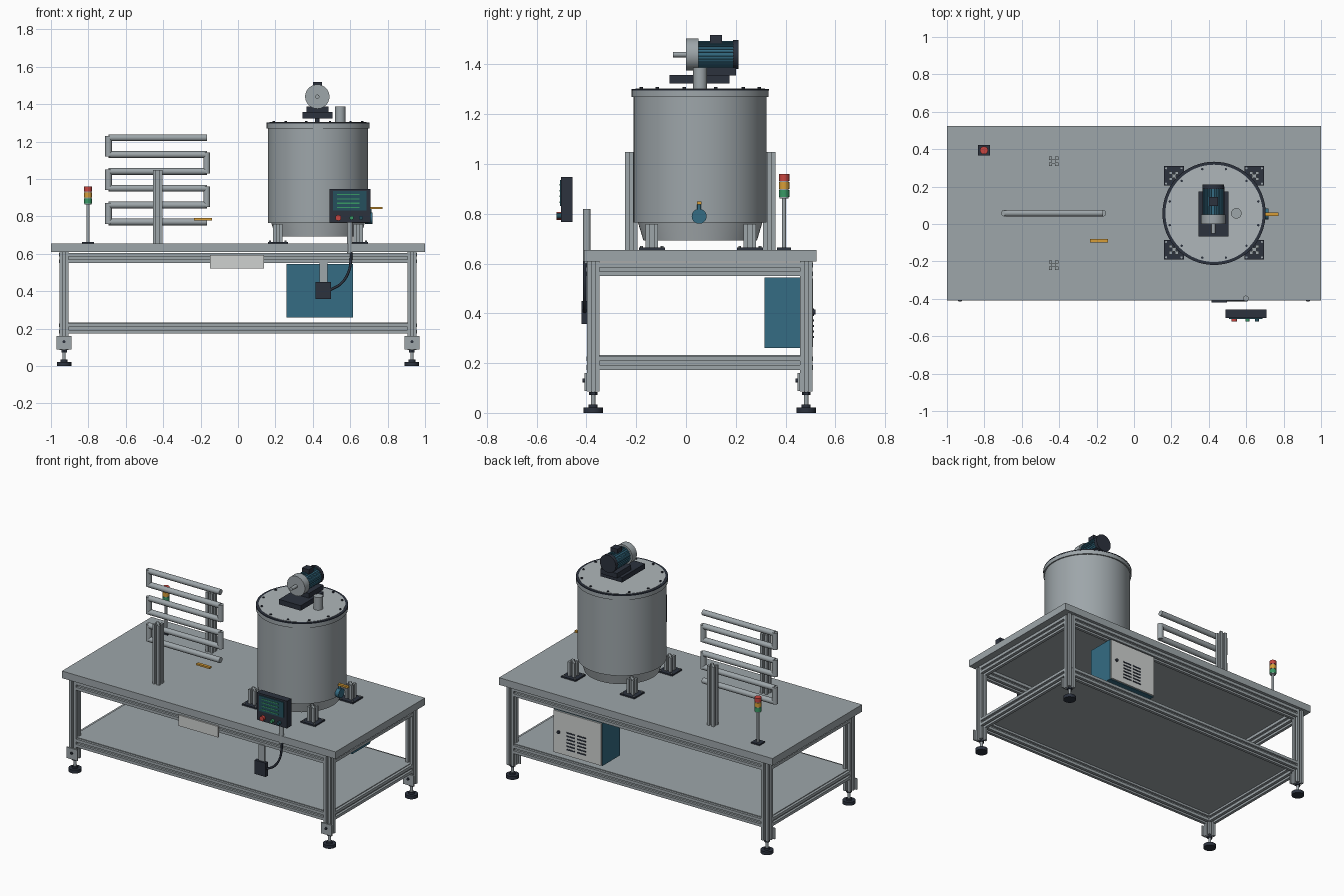
import bpy, bmesh, math
from mathutils import Matrix, Vector

cube = bpy.data.objects.get("Cube")
if cube:
    bpy.data.objects.remove(cube, do_unlink=True)


def material(name, rgb):
    m = bpy.data.materials.new(name)
    m.use_nodes = True
    m.diffuse_color = (*rgb, 1)
    bsdf = m.node_tree.nodes["Principled BSDF"]
    bsdf.inputs["Base Color"].default_value = (*rgb, 1)
    bsdf.inputs["Roughness"].default_value = 0.6
    return m


STEEL = material("steel grey", (0.34, 0.38, 0.40))
BRIGHT = material("bright steel", (0.43, 0.47, 0.49))
WHITE = material("off white", (0.62, 0.64, 0.63))
BLUE = material("machine blue", (0.035, 0.15, 0.23))
DARK = material("dark slate", (0.025, 0.032, 0.048))
AMBER = material("amber", (0.68, 0.34, 0.04))
RED = material("signal red", (0.58, 0.06, 0.05))
GREEN = material("signal green", (0.04, 0.32, 0.13))
SCREEN = material("screen teal", (0.018, 0.08, 0.11))

# Rotations taking local z to the named axis
AXES = {"x": Matrix.Rotation(math.pi / 2, 4, "Y"),
        "y": Matrix.Rotation(-math.pi / 2, 4, "X"),
        "z": Matrix.Identity(4)}


def finish(bm, name, mat, smooth=False):
    bmesh.ops.recalc_face_normals(bm, faces=bm.faces)
    me = bpy.data.meshes.new(name)
    bm.to_mesh(me)
    bm.free()
    me.materials.append(mat)
    if smooth:
        for p in me.polygons:
            p.use_smooth = True
        me.set_sharp_from_angle(angle=math.radians(35))
    ob = bpy.data.objects.new(name, me)
    bpy.context.scene.collection.objects.link(ob)
    return ob


def box(name, mat, x, y, z):
    """Box from three (low, high) ranges."""
    bm = bmesh.new()
    bmesh.ops.create_cube(bm, size=1)
    for v in bm.verts:
        v.co = Vector([r[0] if c < 0 else r[1] for c, r in zip(v.co, (x, y, z))])
    return finish(bm, name, mat)


def cyl(name, mat, start, length, r, axis="z", r2=None, sides=32):
    """Cylinder or cone growing from start along an axis."""
    bm = bmesh.new()
    bmesh.ops.create_cone(bm, cap_ends=True, segments=sides, radius1=r,
                          radius2=r if r2 is None else r2, depth=length)
    bm.transform(Matrix.Translation(start) @ AXES[axis] @ Matrix.Translation((0, 0, length / 2)))
    return finish(bm, name, mat, True)


def prism(name, mat, outline, start, length, axis):
    """Extrude a 2D outline along an axis."""
    bm = bmesh.new()
    face = bm.faces.new([bm.verts.new((a, b, 0)) for a, b in outline])
    ext = bmesh.ops.extrude_face_region(bm, geom=[face])
    for g in ext["geom"]:
        if isinstance(g, bmesh.types.BMVert):
            g.co.z += length
    bm.transform(Matrix.Translation(start) @ AXES[axis])
    return finish(bm, name, mat)


def slotted(name, start, length, axis, w=0.05):
    """Aluminium extrusion with a slot in each side."""
    h, s, d = w / 2, w * 0.15, w * 0.28
    side = [(h, -h), (h, -s), (h - d, -s), (h - d, s), (h, s)]
    outline = []
    for turn in range(4):
        for a, b in side:
            for _ in range(turn):
                a, b = -b, a
            outline.append((a, b))
    return prism(name, STEEL, outline, start, length, axis)


# Table top and lower shelf
box("table_top", STEEL, (-1, 1), (-0.41, 0.525), (0.608, 0.655))
box("lower_shelf", STEEL, (-0.94, 0.94), (-0.385, 0.495), (0.222, 0.232))

# Frame legs, levelling feet and foot brackets
LEG_X, LEG_Y = 0.93, (-0.373, 0.483)
for x in (-LEG_X, LEG_X):
    for y in LEG_Y:
        slotted("leg", (x, y, 0.085), 0.523, "z")
        cyl("foot_pad", DARK, (x, y, 0), 0.022, 0.039)
        cyl("foot_collar", DARK, (x, y, 0.022), 0.012, 0.018)
        cyl("foot_stem", STEEL, (x, y, 0.03), 0.06, 0.009, sides=16)
        cyl("foot_nut", DARK, (x, y, 0.072), 0.012, 0.017, sides=6)
        box("foot_bracket", STEEL, (x - 0.04, x + 0.04), (y - 0.034, y - 0.025), (0.088, 0.16))
        cyl("bracket_bolt", DARK, (x, y - 0.042, 0.13), 0.01, 0.008, "y", sides=12)

# Frame rails
for z in (0.577, 0.2):
    for y in LEG_Y:
        slotted("long_rail", (-0.905, y, z), 1.81, "x", 0.054)
    for x in (-LEG_X, LEG_X):
        slotted("cross_rail", (x, -0.348, z), 0.806, "y", 0.054)

# Front plate on the rail
box("front_plate", WHITE, (-0.15, 0.14), (-0.409, -0.4), (0.52, 0.592))

# Mixing tank
TX, TY = 0.428, 0.057
cyl("tank_skirt", BRIGHT, (TX, TY, 0.692), 0.073, 0.228, r2=0.25, sides=64)
cyl("tank_body", STEEL, (TX, TY, 0.765), 0.51, 0.267, sides=64)
cyl("tank_flange", STEEL, (TX, TY, 1.27), 0.028, 0.275, sides=64)
cyl("tank_seal", DARK, (TX, TY, 1.296), 0.006, 0.276, sides=64)
cyl("tank_lid", BRIGHT, (TX, TY, 1.298), 0.006, 0.26, sides=64)
for i in range(12):
    a = math.tau * (i + 0.5) / 12
    cyl("lid_bolt", DARK, (TX + 0.245 * math.cos(a), TY + 0.245 * math.sin(a), 1.3),
        0.01, 0.007, sides=6)
cyl("lid_pipe", STEEL, (0.547, TY, 1.3), 0.088, 0.028)

# Tank supports
for sx in (-1, 1):
    for sy in (-1, 1):
        x, y = TX + sx * 0.215, TY + 0.003 + sy * 0.197
        box("support_plate", DARK, (x - 0.053, x + 0.053), (y - 0.052, y + 0.052), (0.655, 0.664))
        slotted("support_post", (x, y, 0.664), 0.094, "z")
        for bx in (-1, 1):
            for by in (-1, 1):
                cyl("plate_bolt", STEEL, (x + bx * 0.041, y + by * 0.041, 0.662), 0.008, 0.006, sides=6)

# Outlet valve on the tank side
cyl("outlet_valve", BLUE, (0.68, 0.053, 0.79), 0.04, 0.03, "x")
cyl("valve_stem", BLUE, (0.707, 0.053, 0.8), 0.04, 0.008, sides=12)
box("valve_handle", AMBER, (0.7, 0.772), (0.044, 0.062), (0.838, 0.85))

# Stirrer drive
MX, MZ = 0.424, 1.44
cyl("stirrer_shaft", DARK, (MX, TY, 1.3), 0.03, 0.012, sides=16)
box("motor_base", DARK, (0.346, 0.505), (-0.066, 0.174), (1.324, 1.357))
box("motor_foot", DARK, (0.366, 0.484), (0.05, 0.2), (1.356, 1.388))
cyl("gearbox", STEEL, (MX, 0, MZ), 0.05, 0.065, "y", sides=48)
cyl("drive_shaft", STEEL, (MX, -0.052, MZ), 0.06, 0.011, "y", sides=20)
fins = []
for i in range(28):
    for step, r in ((-0.3, 0.055), (0.1, 0.055), (0.2, 0.05), (0.6, 0.05)):
        a = math.tau * (i + step) / 28
        fins.append((r * math.cos(a), r * math.sin(a)))
prism("motor_body", BLUE, fins, (MX, 0.05, MZ), 0.14, "y")
cyl("fan_cover", DARK, (MX, 0.188, MZ), 0.022, 0.058, "y")
box("terminal_box", DARK, (0.4, 0.45), (0.096, 0.145), (1.485, 1.518))

# Serpentine heat exchanger
levels = [1.22 - 0.09 * i for i in range(6)]
for i, z in enumerate(levels):
    cyl("coil_tube", BRIGHT if i < 0 else STEEL, (-0.692, 0.058, z), 0.525, 0.018, "x", sides=24)
    if i < 5:
        x = -0.692 if i % 2 == 0 else -0.167
        cyl("coil_bend", STEEL, (x, 0.058, z - 0.1), 0.11, 0.018, sides=24)
for y in (-0.22, 0.335):
    slotted("coil_post", (-0.43, y, 0.655), 0.393, "z")
box("coil_lever", AMBER, (-0.236, -0.138), (-0.099, -0.079), (0.779, 0.79))

# Signal tower
SX, SY = -0.802, 0.394
box("signal_base", DARK, (SX - 0.031, SX + 0.031), (SY - 0.028, SY + 0.028), (0.655, 0.664))
cyl("signal_pole", STEEL, (SX, SY, 0.66), 0.21, 0.008, sides=16)
cyl("signal_core", STEEL, (SX, SY, 0.862), 0.09, 0.018, sides=24)
for z, mat in ((0.868, GREEN), (0.9, AMBER), (0.932, RED)):
    cyl("signal_lamp", mat, (SX, SY, z), 0.027, 0.021, sides=24)

# Control panel on its post
cyl("panel_post", STEEL, (0.598, -0.398, 0.6), 0.22, 0.015, sides=24)
box("panel_case", DARK, (0.489, 0.709), (-0.502, -0.456), (0.767, 0.947))
box("panel_screen", SCREEN, (0.508, 0.686), (-0.507, -0.5), (0.832, 0.935))
for z, right in ((0.916, 0.65), (0.893, 0.65), (0.87, 0.65), (0.847, 0.65)):
    box("screen_line", GREEN, (0.528, right), (-0.509, -0.505), (z - 0.003, z + 0.003))
for x, r, mat in ((0.536, 0.016, RED), (0.607, 0.011, GREEN), (0.657, 0.011, SCREEN)):
    cyl("panel_button", mat, (x, -0.52, 0.792), 0.02, r, "y", sides=20)

# Junction box, bracket and cable
box("junction_bracket", STEEL, (0.437, 0.479), (-0.408, -0.396), (0.44, 0.555))
box("junction_box", DARK, (0.415, 0.496), (-0.42, -0.395), (0.358, 0.449))
curve = bpy.data.curves.new("cable", "CURVE")
curve.dimensions = "3D"
curve.bevel_depth = 0.007
curve.bevel_resolution = 2
path = [(0.49, 0.405), (0.55, 0.44), (0.59, 0.5), (0.603, 0.56), (0.605, 0.61)]
spline = curve.splines.new("BEZIER")
spline.bezier_points.add(len(path) - 1)
for p, (x, z) in zip(spline.bezier_points, path):
    p.co = (x, -0.407, z)
    p.handle_left_type = p.handle_right_type = "AUTO"
curve.materials.append(DARK)
bpy.context.scene.collection.objects.link(bpy.data.objects.new("cable", curve))

# Electrical cabinet with louvred door
box("cabinet", BLUE, (0.26, 0.615), (0.316, 0.5), (0.26, 0.545))
box("cabinet_door", WHITE, (0.264, 0.611), (0.5, 0.511), (0.264, 0.541))
for i in range(6):
    z = 0.305 + 0.022 * i
    for x in (0.375, 0.452):
        box("door_louvre", DARK, (x, x + 0.062), (0.509, 0.514), (z - 0.004, z + 0.004))
cyl("door_knob", DARK, (0.572, 0.508, 0.405), 0.012, 0.01, "y", sides=16)
